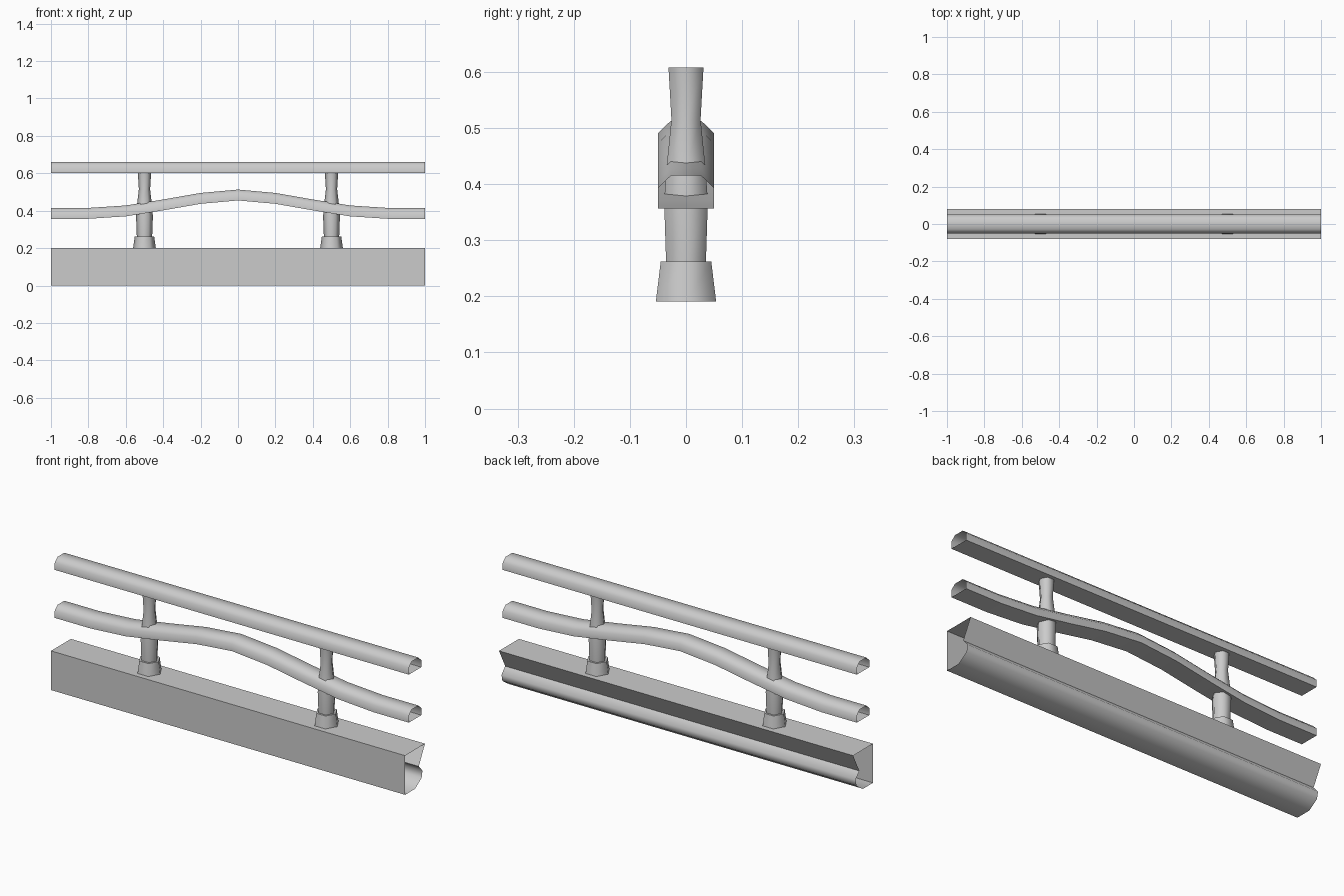
import bpy, bmesh
from math import cos, sin, pi, radians

if "Cube" in bpy.data.objects:
    bpy.data.objects.remove(bpy.data.objects["Cube"])


def skin(name, rings, angle):
    """Bridge closed rings of points into an open-ended tube, smooth by angle."""
    bm = bmesh.new()
    loops = [[bm.verts.new(p) for p in ring] for ring in rings]
    n = len(loops[0])
    for a, b in zip(loops, loops[1:]):
        for i in range(n):
            j = (i + 1) % n
            bm.faces.new((a[i], a[j], b[j], b[i]))
    bmesh.ops.recalc_face_normals(bm, faces=bm.faces)
    mesh = bpy.data.meshes.new(name)
    bm.to_mesh(mesh)
    bm.free()
    ob = bpy.data.objects.new(name, mesh)
    bpy.context.collection.objects.link(ob)
    bpy.ops.object.select_all(action='DESELECT')
    ob.select_set(True)
    bpy.context.view_layer.objects.active = ob
    bpy.ops.object.shade_smooth_by_angle(angle=radians(angle))
    return ob


def sweep(name, profile, path, angle):
    """Carry a (y, z) profile along (x, height) stations."""
    return skin(name, [[(x, y, h + z) for y, z in profile] for x, h in path], angle)


# Concrete curb: flat front and top, undercut back with rounded lower lip
curb = [(-0.08, 0), (-0.08, 0.2), (0.08, 0.2), (0.03, 0.103),
        (0.06, 0.07), (0.053, 0.036), (0.0, 0)]
sweep("curb", curb, [(-1, 0), (1, 0)], 60)

# Rails: flat underside, rounded top
rail = [(-0.05, 0), (-0.05, 0.036), (-0.027, 0.058),
        (0.027, 0.058), (0.05, 0.036), (0.05, 0)]
sweep("top_rail", rail, [(-1, 0.602), (1, 0.602)], 60)

# Middle rail rises to a gentle hump at the centre
half = [(1, 0.357), (0.8, 0.357), (0.6, 0.37), (0.4, 0.402), (0.2, 0.437)]
path = [(-x, h) for x, h in half] + [(0, 0.455)] + half[::-1]
sweep("middle_rail", rail, path, 60)

# Posts: six-sided, flared foot and narrow waist
post = [(0.062, 0.191), (0.052, 0.262), (0.041, 0.262), (0.045, 0.37),
        (0.040, 0.43), (0.030, 0.515), (0.036, 0.608)]
for side, x in (("left", -0.5), ("right", 0.5)):
    rings = [[(x + r * cos(k * pi / 3), r * sin(k * pi / 3), z) for k in range(6)]
             for r, z in post]
    skin(side + "_post", rings, 62)
